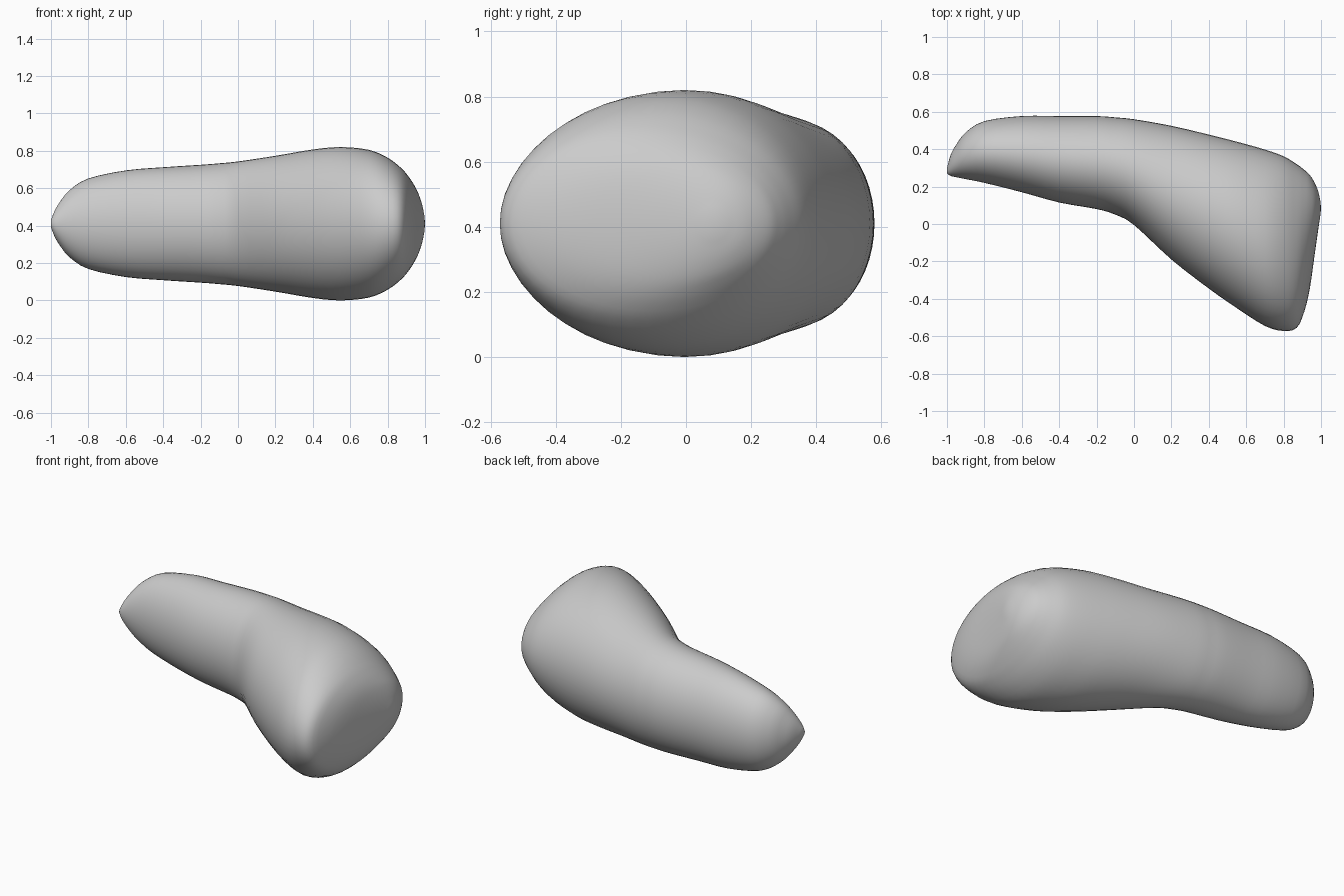
import bpy, bmesh, math

cube = bpy.data.objects.get("Cube")
if cube:
    bpy.data.objects.remove(cube, do_unlink=True)

SEGMENTS = 48   # points around each cross-section
STEPS = 3       # smooth steps between stations
MID_Z = 0.41

# Stations along the body: x, front y, back y, half height
STATIONS = [
    (-1.0, 0.27, 0.30, 0.02), (-0.98, 0.257, 0.37, 0.07),
    (-0.95, 0.25, 0.425, 0.12), (-0.9, 0.24, 0.49, 0.18),
    (-0.8, 0.22, 0.55, 0.242), (-0.6, 0.17, 0.577, 0.285),
    (-0.4, 0.115, 0.577, 0.302), (-0.2, 0.08, 0.577, 0.315),
    (-0.1, 0.05, 0.57, 0.323), (0.0, -0.005, 0.56, 0.333),
    (0.2, -0.19, 0.525, 0.363), (0.4, -0.345, 0.478, 0.397),
    (0.55, -0.45, 0.44, 0.41), (0.7, -0.545, 0.398, 0.395),
    (0.8, -0.572, 0.362, 0.353), (0.87, -0.555, 0.32, 0.30),
    (0.91, -0.47, 0.29, 0.255), (0.94, -0.345, 0.262, 0.21),
    (0.965, -0.17, 0.222, 0.16), (0.985, -0.03, 0.175, 0.10),
    (0.997, 0.05, 0.12, 0.04),
]


def spline(a, b, c, d, t):
    """Catmull-Rom blend of four stations."""
    return [0.5 * (2 * q + (r - p) * t + (2 * p - 5 * q + 4 * r - s) * t * t
                   + (3 * q - p - 3 * r + s) * t ** 3)
            for p, q, r, s in zip(a, b, c, d)]


# Smooth the stations into closely spaced sections
padded = [STATIONS[0]] + STATIONS + [STATIONS[-1]]
sections = [spline(*padded[i:i + 4], k / STEPS)
            for i in range(len(STATIONS) - 1) for k in range(STEPS)]
sections.append(STATIONS[-1])

# Body: lofted oval sections, closed with a point at each end
bm = bmesh.new()
rings = []
for x, y0, y1, h in sections:
    ring = []
    for k in range(SEGMENTS):
        a = 2 * math.pi * k / SEGMENTS
        ring.append(bm.verts.new((x, (y0 + y1) / 2 + (y1 - y0) / 2 * math.cos(a),
                                  MID_Z + h * math.sin(a))))
    rings.append(ring)
for r, s in zip(rings, rings[1:]):
    for k in range(SEGMENTS):
        n = (k + 1) % SEGMENTS
        bm.faces.new((r[k], r[n], s[n], s[k]))
for ring, tip in ((rings[0], (-1.0, 0.285, MID_Z)), (rings[-1], (1.0, 0.085, MID_Z))):
    v = bm.verts.new(tip)
    for k in range(SEGMENTS):
        bm.faces.new((ring[k], ring[(k + 1) % SEGMENTS], v))
bmesh.ops.recalc_face_normals(bm, faces=bm.faces)
for f in bm.faces:
    f.smooth = True

mesh = bpy.data.meshes.new("bent_body")
bm.to_mesh(mesh)
bm.free()
body = bpy.data.objects.new("bent_body", mesh)
bpy.context.collection.objects.link(body)

# Plain grey finish
grey = bpy.data.materials.new("light_grey")
grey.use_nodes = True
colour = (0.6, 0.6, 0.6, 1.0)
grey.diffuse_color = colour
grey.node_tree.nodes["Principled BSDF"].inputs["Base Color"].default_value = colour
mesh.materials.append(grey)
